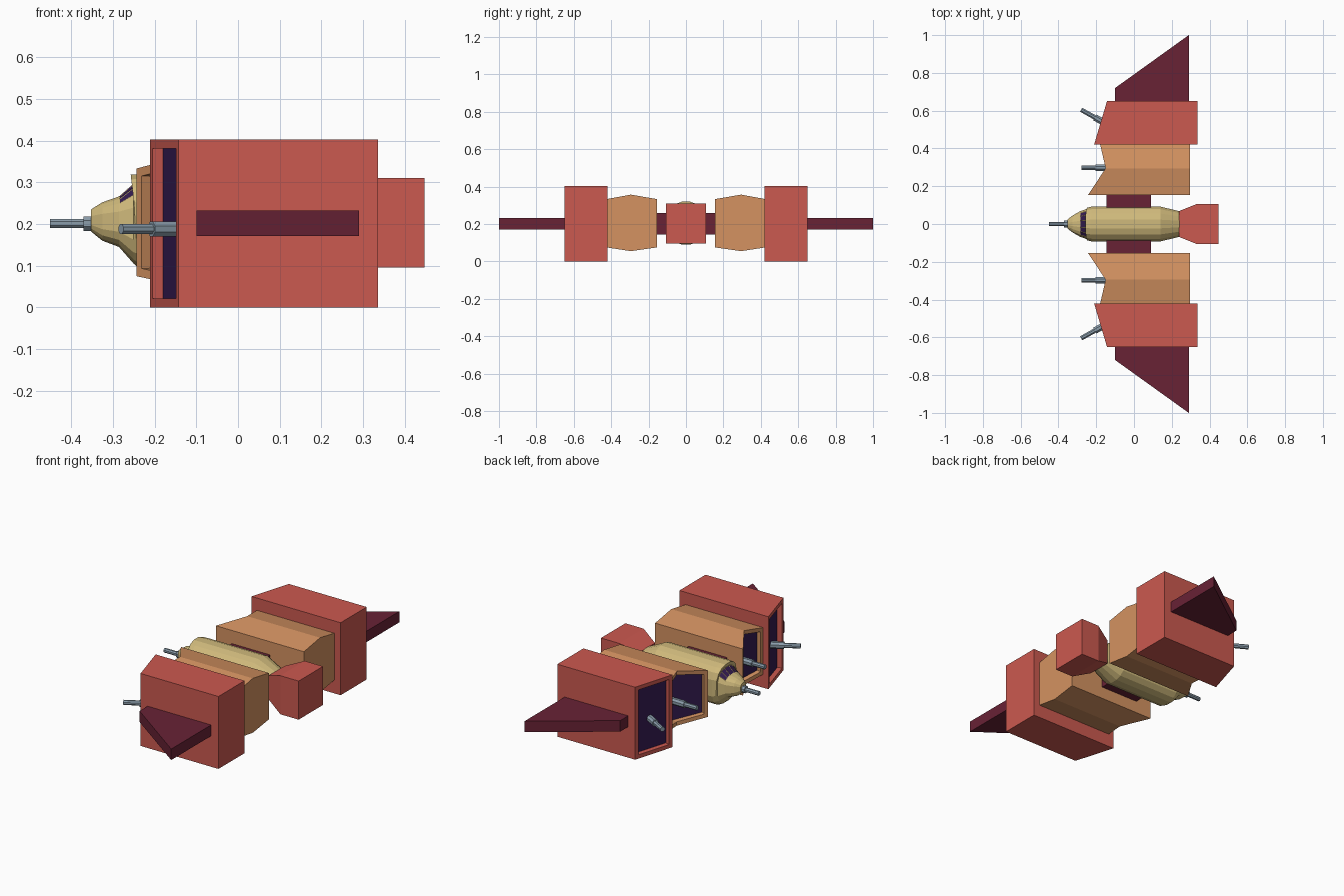
import bpy, bmesh, math
from mathutils import Vector, Matrix

if "Cube" in bpy.data.objects:
    bpy.data.objects.remove(bpy.data.objects["Cube"])


def mat(name, r, g, b):
    m = bpy.data.materials.new(name)
    m.diffuse_color = (r, g, b, 1)
    m.use_nodes = True
    m.node_tree.nodes["Principled BSDF"].inputs["Base Color"].default_value = m.diffuse_color
    return m


RED = mat("red", 0.60, 0.10, 0.08)
ORANGE = mat("orange", 0.66, 0.29, 0.12)
SAND = mat("sand", 0.63, 0.49, 0.20)
MAROON = mat("maroon", 0.14, 0.016, 0.036)
PURPLE = mat("dark_purple", 0.034, 0.011, 0.08)
STEEL = mat("steel", 0.26, 0.34, 0.41)


def loft(rings):
    """Closed solid through equal-length rings; side faces come first, ring by ring."""
    bm = bmesh.new()
    vs = [[bm.verts.new(p) for p in r] for r in rings]
    n = len(rings[0])
    for a, b in zip(vs, vs[1:]):
        for k in range(n):
            j = (k + 1) % n
            bm.faces.new((a[k], a[j], b[j], b[k]))
    bm.faces.new(vs[0])
    bm.faces.new(vs[-1])
    bmesh.ops.recalc_face_normals(bm, faces=bm.faces)
    bm.normal_update()
    bm.faces.ensure_lookup_table()
    return bm


def finish(bm, name, *mats):
    me = bpy.data.meshes.new(name)
    bm.to_mesh(me)
    bm.free()
    for m in mats:
        me.materials.append(m)
    ob = bpy.data.objects.new(name, me)
    bpy.context.collection.objects.link(ob)
    return ob


def slab(name, outline, z0, z1, m):
    return finish(loft([[(x, y, z) for x, y in outline] for z in (z0, z1)]), name, m)


def pod(name, stations, side, back, m):
    """Engine pod from (y, front x, z low, z high) stations with a recessed intake."""
    bm = loft([[(fx, side * y, lo), (back, side * y, lo),
                (back, side * y, hi), (fx, side * y, hi)] for y, fx, lo, hi in stations])
    front = [f for f in bm.faces if f.normal.x < -0.5]
    bmesh.ops.inset_region(bm, faces=front, thickness=0.021, use_even_offset=True)
    bm.normal_update()
    bmesh.ops.inset_region(bm, faces=front, thickness=0.0005, depth=-0.026,
                           use_even_offset=True)
    for f in front:
        f.material_index = 1
    return finish(bm, name, m, PURPLE)


def gun(name, root, tip, split, r_thick, r_thin):
    """Stepped barrel: thick sleeve from the root, thin barrel to the tip."""
    root, tip = Vector(root), Vector(tip)
    axis = tip - root
    rot = axis.to_track_quat('Z', 'Y').to_matrix()
    rings = []
    for t, r in ((0, r_thick), (split, r_thick), (split, r_thin), (1, r_thin)):
        rings.append([root + axis * t + rot @ Vector((r * math.cos(a), r * math.sin(a), 0))
                      for a in (math.pi / 8 + k * math.pi / 4 for k in range(8))])
    return finish(loft(rings), name, STEEL)


# Fuselage: rounded cross-section lofted along x
HALF = [(1, 0.4), (0.85, 0.72), (0.6, 0.9), (0.25, 1)]
TOP = HALF + [(-u, v) for u, v in reversed(HALF)]
SECTION = TOP + [(u, -v) for u, v in reversed(TOP)]


def ring(x, w, hi, lo, lean=0):
    c, h = (hi + lo) / 2, (hi - lo) / 2
    return [(x + lean * max(v, 0), u * w, c + h * v) for u, v in SECTION]


hull = [ring(-0.352, 0.024, 0.235, 0.182),
        ring(-0.325, 0.045, 0.252, 0.160),
        ring(-0.285, 0.068, 0.266, 0.145),
        ring(-0.250, 0.080, 0.297, 0.105),
        ring(-0.244, 0.086, 0.318, 0.100, -0.013),
        ring(-0.225, 0.092, 0.319, 0.090),
        ring(0.140, 0.092, 0.319, 0.090),
        ring(0.240, 0.068, 0.272, 0.138)]
bm = loft(hull)
n = len(SECTION)
panes = [bm.faces[2 * n + k] for k in range(1, 6)]  # windshield below the brow
bmesh.ops.inset_individual(bm, faces=panes, thickness=0.003, depth=-0.001)
for f in panes:
    f.material_index = 1
finish(bm, "fuselage", SAND, PURPLE)

# Tail engine block
finish(loft([[(x, sy * w, 0.203 + sz * h) for sy, sz in ((-1, -1), (1, -1), (1, 1), (-1, 1))]
             for x, w, h in ((0.238, 0.068, 0.068), (0.335, 0.107, 0.107),
                             (0.447, 0.107, 0.107))]), "tail_engine", RED)

# Nose gun
gun("nose_gun", (-0.335, 0, 0.201), (-0.45, 0, 0.201), 0.3, 0.019, 0.012)

# Mirrored parts
for s, tag in ((1, "left"), (-1, "right")):
    slab("wing_root_" + tag, [(-0.145, s * 0.07), (0.09, s * 0.07),
                              (0.09, s * 0.17), (-0.145, s * 0.17)], 0.143, 0.26, MAROON)
    pod("inner_pod_" + tag, [(0.154, -0.243, 0.075, 0.333), (0.295, -0.15, 0.055, 0.357),
                             (0.425, -0.18, 0.075, 0.333)], s, 0.297, ORANGE)
    pod("outer_pod_" + tag, [(0.421, -0.211, 0, 0.402), (0.65, -0.143, 0, 0.402)],
        s, 0.335, RED)
    slab("wing_tip_" + tag, [(-0.10, s * 0.64), (-0.10, s * 0.72), (0.29, s * 1.0),
                             (0.29, s * 0.64)], 0.171, 0.232, MAROON)
    gun("inner_gun_" + tag, (-0.11, s * 0.298, 0.188), (-0.278, s * 0.298, 0.188),
        0.56, 0.019, 0.013)
    gun("outer_gun_" + tag, (-0.135, s * 0.524, 0.188), (-0.28, s * 0.605, 0.188),
        0.50, 0.019, 0.013)
